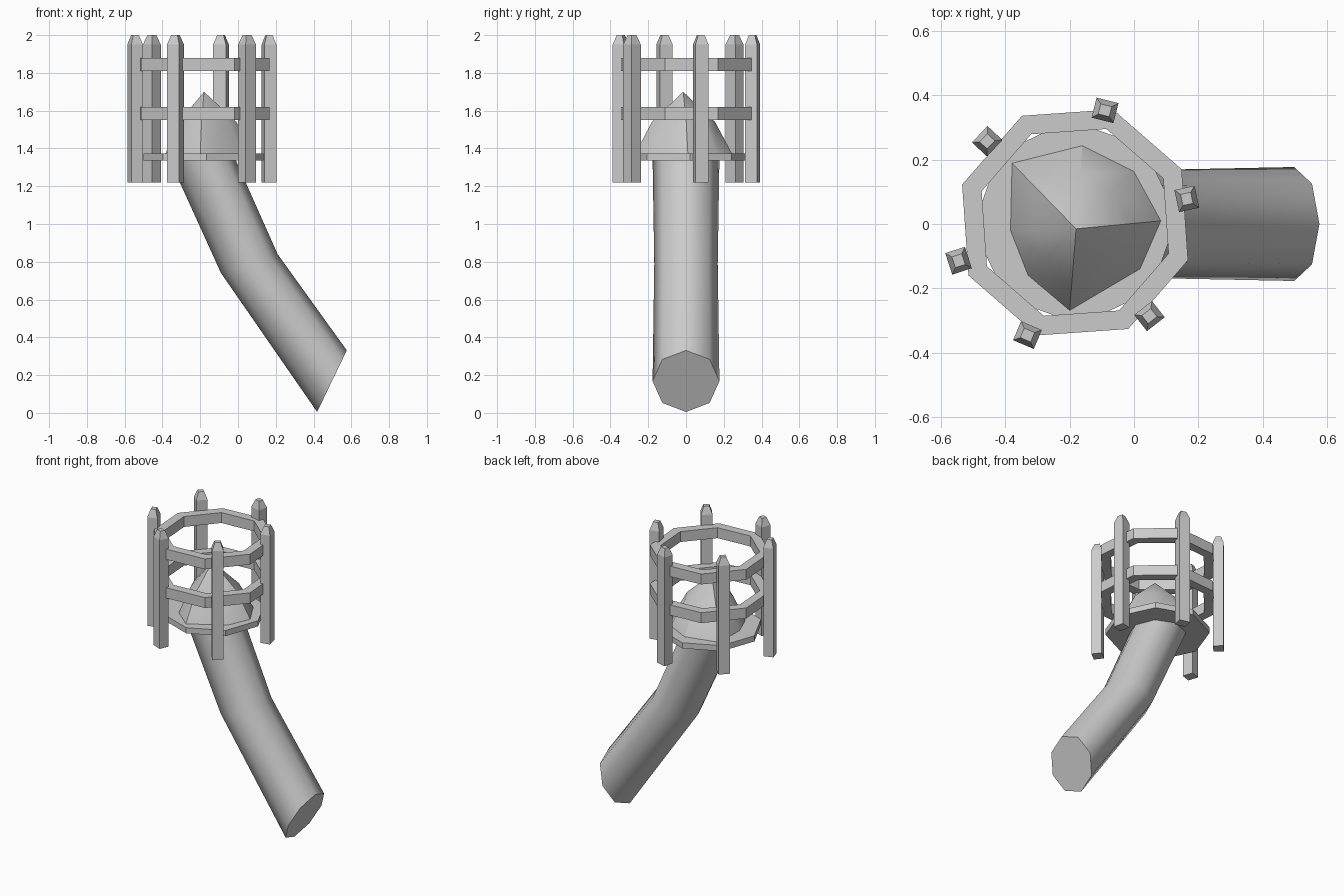
import bpy
from math import sin, cos, pi, radians

if "Cube" in bpy.data.objects:
    bpy.data.objects.remove(bpy.data.objects["Cube"])

CX, CY = -0.183, 0.005   # axis of the cage


def make(name, verts, faces, smooth=None):
    me = bpy.data.meshes.new(name)
    me.from_pydata(verts, [], faces)
    me.update()
    ob = bpy.data.objects.new(name, me)
    bpy.context.collection.objects.link(ob)
    if smooth:
        bpy.ops.object.select_all(action='DESELECT')
        ob.select_set(True)
        bpy.context.view_layer.objects.active = ob
        bpy.ops.object.shade_smooth_by_angle(angle=radians(smooth))
    return ob


def loft(name, rings, smooth=None, closed=False):
    """Skin rings of equal size; cap both ends, or join last to first if closed."""
    n, m = len(rings[0]), len(rings)
    verts = [p for r in rings for p in r]
    faces = []
    for k in range(m if closed else m - 1):
        a, b = k * n, ((k + 1) % m) * n
        faces += [(a + i, a + (i + 1) % n, b + (i + 1) % n, b + i) for i in range(n)]
    if not closed:
        faces += [tuple(reversed(range(n))), tuple(range((m - 1) * n, m * n))]
    return make(name, verts, faces, smooth)


def octagon(r, z, offset):
    return [(CX + r * cos(radians(offset) + i * pi / 4),
             CY + r * sin(radians(offset) + i * pi / 4), z) for i in range(8)]


# bent octagonal handle: centre, in-plane half vector, half depth per ring
handle = []
for (x, z), (u, w), d in [((0.4975, 0.168), (0.0785, 0.163), 0.177),
                          ((0.06, 0.79), (0.15, 0.05), 0.168),
                          ((-0.192, 1.35), (0.175, 0.0), 0.177)]:
    handle.append([(x + u * cos(i * pi / 4), d * sin(i * pi / 4), z + w * cos(i * pi / 4))
                   for i in range(8)])
loft("handle", handle, 50)

# base plate and the two cage hoops
loft("base_plate", [octagon(0.318, 1.335, 3), octagon(0.318, 1.373, 3)])
for name, z0, z1 in [("lower_hoop", 1.55, 1.62), ("upper_hoop", 1.81, 1.88)]:
    loft(name, [octagon(0.37, z0, 26.5), octagon(0.37, z1, 26.5),
                octagon(0.306, z1, 26.5), octagon(0.306, z0, 26.5)], closed=True)

# irregular pointed core
outline = [(0.085, 0.01), (0.0, 0.165), (-0.16, 0.245), (-0.38, 0.19),
           (-0.385, -0.02), (-0.33, -0.16), (-0.2, -0.27), (0.02, -0.14)]
tip = (-0.18, -0.015)
low = [(x, y, 1.37) for x, y in outline]
mid = [(tip[0] + (x - tip[0]) * 0.65, tip[1] + (y - tip[1]) * 0.65, 1.54) for x, y in outline]
faces = [tuple(reversed(range(8)))]
for i in range(8):
    j = (i + 1) % 8
    faces += [(i, j, 8 + j, 8 + i), (8 + i, 8 + j, 16)]
make("core", low + mid + [(*tip, 1.70)], faces, 35)

# six stakes with chamfered tops, turned to face the axis
for k, (x, y, ang) in enumerate([(-0.09, 0.353, 76), (-0.456, 0.257, 137),
                                 (-0.545, -0.114, 198), (-0.331, -0.345, 247),
                                 (0.048, -0.286, -52), (0.164, 0.078, 12)]):
    c, s = cos(radians(ang)), sin(radians(ang))
    rings = []
    for h, z in [(1, 1.22), (1, 1.95), (0.5, 2.0)]:
        rings.append([(x + h * (a * c - b * s), y + h * (a * s + b * c), z)
                      for a, b in [(-0.032, -0.035), (0.032, -0.035),
                                   (0.032, 0.035), (-0.032, 0.035)]])
    loft(f"stake_{k + 1}", rings)
